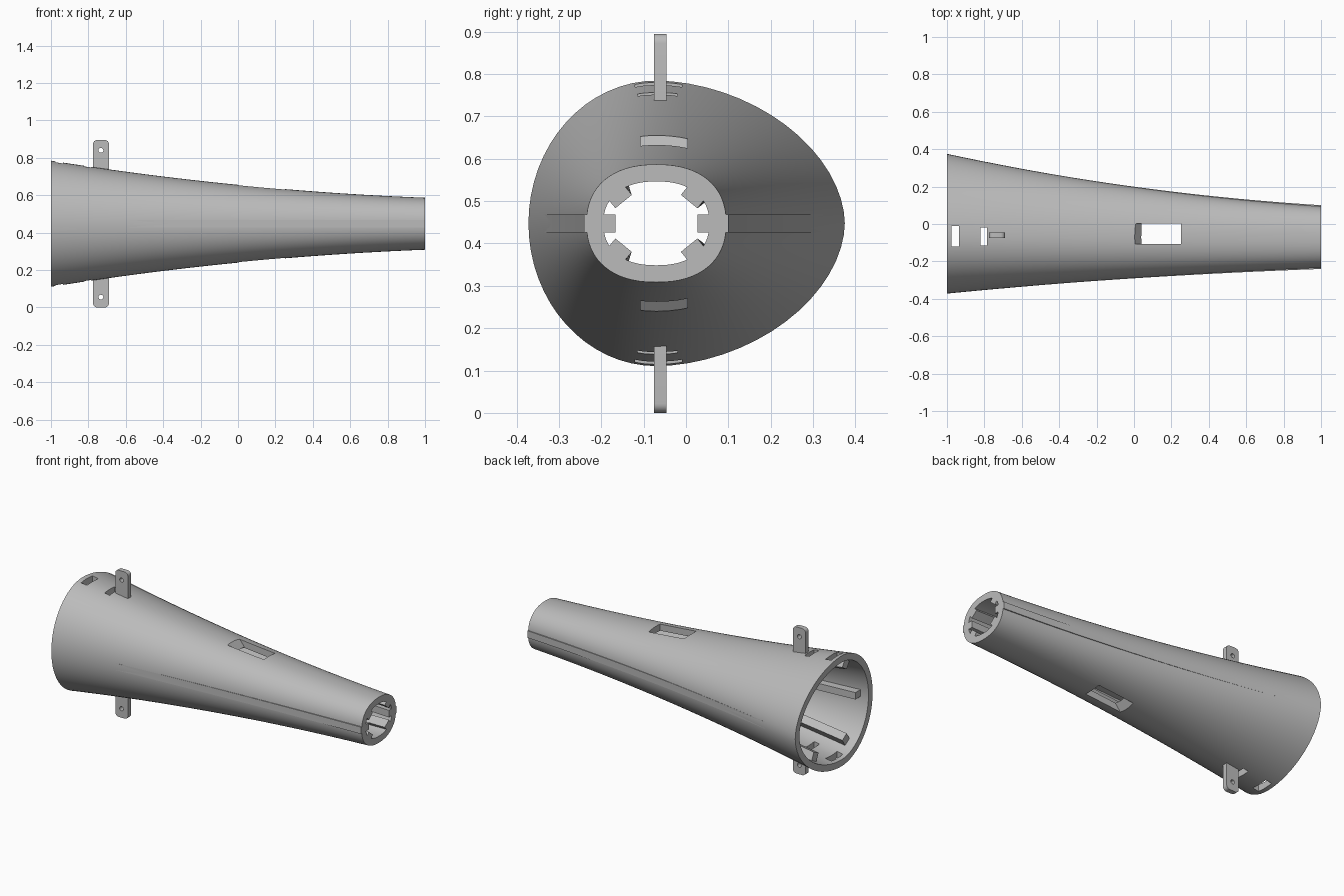
import bpy, bmesh, math
from mathutils import Vector

cube = bpy.data.objects.get("Cube")
if cube:
    bpy.data.objects.remove(cube, do_unlink=True)

MID_Y, MID_Z, WALL = -0.07, 0.4475, 0.04
SEGS, STATIONS = 64, 25

grey = bpy.data.materials.new("plain_grey")
grey.use_nodes = True
colour = (0.5, 0.5, 0.5, 1)
grey.diffuse_color = colour
grey.node_tree.nodes["Principled BSDF"].inputs["Base Color"].default_value = colour


def spow(v, p):
    return math.copysign(abs(v) ** p, v)


def section(x, angle, inset=0.0):
    """Point on the egg-shaped cross-section at station x."""
    half_z = 0.208 - 0.099 * x + 0.03 * x * x - inset
    y_max = 0.198 - 0.14 * x + 0.037 * x * x
    y_min = -0.289 + 0.0685 * x - 0.0145 * x * x
    t = (x + 1) / 2
    c, s = math.cos(angle), math.sin(angle)
    if c > 0:
        half_y, n = y_max - MID_Y - inset, 1.85 + 0.45 * t
    else:
        half_y, n = MID_Y - y_min - inset, 2.0 + 0.3 * t
    return Vector((x, MID_Y + half_y * spow(c, 2 / n), MID_Z + half_z * spow(s, 2 / n)))


def finish(name, bm, smooth=None):
    bmesh.ops.recalc_face_normals(bm, faces=bm.faces)
    mesh = bpy.data.meshes.new(name)
    bm.to_mesh(mesh)
    bm.free()
    mesh.materials.append(grey)
    obj = bpy.data.objects.new(name, mesh)
    bpy.context.collection.objects.link(obj)
    if smooth:
        shade(obj, smooth)
    return obj


def shade(obj, degrees):
    bpy.ops.object.select_all(action='DESELECT')
    obj.select_set(True)
    bpy.context.view_layer.objects.active = obj
    bpy.ops.object.shade_smooth_by_angle(angle=math.radians(degrees))


def loft(name, rings, closed=False, smooth=None):
    """Skin a list of point rings; cap the ends unless it closes on itself."""
    bm = bmesh.new()
    rows = [[bm.verts.new(p) for p in ring] for ring in rings]
    pairs = list(zip(rows, rows[1:]))
    if closed:
        pairs.append((rows[-1], rows[0]))
    else:
        bm.faces.new(rows[0])
        bm.faces.new(rows[-1])
    for a, b in pairs:
        for i in range(len(a)):
            j = (i + 1) % len(a)
            bm.faces.new((a[i], a[j], b[j], b[i]))
    return finish(name, bm, smooth)


def prism(name, profile, y0, y1, flip=False):
    """Extrude an x-z outline along y, optionally mirrored about mid height."""
    pts = [(x, 2 * MID_Z - z if flip else z) for x, z in profile]
    return loft(name, [[Vector((x, y, z)) for x, z in pts] for y in (y0, y1)])


def box_outline(x0, x1, z0, z1):
    return [(x0, z0), (x1, z0), (x1, z1), (x0, z1)]


def cut(target, cutters):
    for cutter in cutters:
        cutter.hide_render = True
        mod = target.modifiers.new("cut", 'BOOLEAN')
        mod.operation, mod.solver, mod.object = 'DIFFERENCE', 'EXACT', cutter
    deps = bpy.context.evaluated_depsgraph_get()
    mesh = bpy.data.meshes.new_from_object(target.evaluated_get(deps))
    target.modifiers.clear()
    target.data = mesh
    for cutter in cutters:
        bpy.data.objects.remove(cutter, do_unlink=True)


# Flared hollow shell
xs = [-1 + 2 * i / (STATIONS - 1) for i in range(STATIONS)]
angles = [2 * math.pi * i / SEGS for i in range(SEGS)]
rings = [[section(x, a) for a in angles] for x in xs]
rings += [[section(x, a, WALL) for a in angles] for x in reversed(xs)]
shell = loft("flared_shell", rings, closed=True)

# Slots near the wide end and slanted windows, through top and bottom
cutters = [prism("slot_cutter", box_outline(-0.975, -0.935, -0.1, 1), -0.12, -0.01),
           prism("slot_cutter", box_outline(-0.82, -0.785, -0.1, 1), -0.115, -0.02)]
window = [(-0.01, 0.672), (0.04, 0.61), (0.04, 0.55), (0.25, 0.55), (0.25, 0.7), (-0.01, 0.7)]
for flip in (False, True):
    cutters.append(prism("window_cutter", window, -0.108, 0.003, flip))
cut(shell, cutters)
shade(shell, 30)


# Inner guide rails that follow the wall
def rail(name, wide_angle, narrow_angle, side):
    rail_rings = []
    for i in range(STATIONS):
        x = -0.95 + 1.95 * i / (STATIONS - 1)
        t = (x + 1) / 2
        a = math.radians(wide_angle + (narrow_angle - wide_angle) * t)
        p = section(x, a)
        tangent = (section(x, a + 0.03) - section(x, a - 0.03)).normalized()
        inward = Vector((0, -tangent.z, tangent.y))
        if side:
            tangent, inward = Vector((0, 0, 1)), Vector((0, -math.cos(a), 0))
            inward.normalize()
        outer = -(0.0015 + 0.004 * x) if side else WALL / 2
        depth = WALL + 0.05 - 0.022 * t
        half = 0.021 if side else 0.025
        rail_rings.append([p + tangent * half * u + inward * d
                           for u, d in ((-1, outer), (1, outer), (1, depth), (-1, depth))])
    loft(name, rail_rings, smooth=30)


rail("left_side_rail", 0, 0, True)
rail("right_side_rail", 180, 180, True)
for sign, level in ((1, "upper"), (-1, "lower")):
    rail(level + "_back_rail", sign * 60, sign * 46, False)
    rail(level + "_front_rail", sign * 120, sign * 134, False)

# Mounting lugs with rounded ends and a bolt hole
X0, X1, TOP, R = -0.775, -0.69, 0.895, 0.022
outline = [(X1, 0.72), (X0, 0.72)]
for cx, start in ((X0 + R, 180), (X1 - R, 90)):
    for k in range(7):
        a = math.radians(start - 15 * k)
        outline.append((cx + R * math.cos(a), TOP - R + R * math.sin(a)))
hole = [(-0.733 + 0.013 * math.cos(k * math.pi / 10), 0.84 + 0.013 * math.sin(k * math.pi / 10))
        for k in range(20)]
for flip, name in ((False, "upper_lug"), (True, "lower_lug")):
    lug = prism(name, outline, -0.076, -0.046, flip)
    cut(lug, [prism("hole_cutter", hole, -0.2, 0.1, flip)])
    shade(lug, 30)
